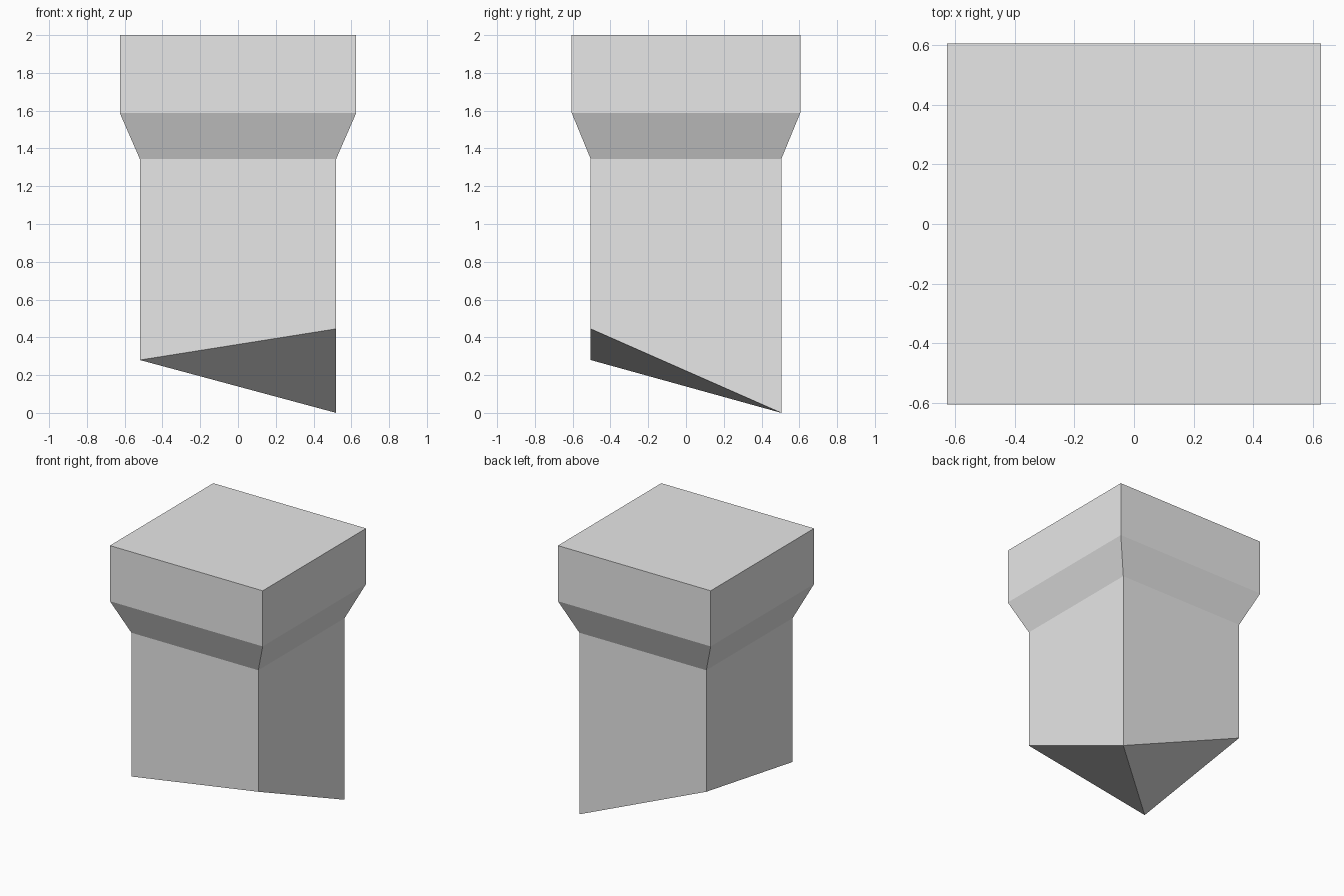
import bpy
import bmesh

cube = bpy.data.objects.get("Cube")
if cube:
    bpy.data.objects.remove(cube, do_unlink=True)

# Plain grey
grey = bpy.data.materials.new("light grey")
grey.use_nodes = True
colour = (0.8, 0.8, 0.8, 1)
grey.diffuse_color = colour
grey.node_tree.nodes["Principled BSDF"].inputs["Base Color"].default_value = colour

CORNERS = [(-1, -1), (1, -1), (1, 1), (-1, 1)]
SHAFT = (0.52, 0.505)
CAP = (0.626, 0.605)

bm = bmesh.new()


def ring(half, heights):
    return [bm.verts.new((sx * half[0], sy * half[1], z))
            for (sx, sy), z in zip(CORNERS, heights)]


# Slanted shaft foot, shaft top, flared collar and cap
rings = [
    ring(SHAFT, (0.28, 0.445, 0, 0.445)),
    ring(SHAFT, [1.345] * 4),
    ring(CAP, [1.588] * 4),
    ring(CAP, [2] * 4),
]
for low, high in zip(rings, rings[1:]):
    for i in range(4):
        j = (i + 1) % 4
        bm.faces.new((low[i], low[j], high[j], high[i]))

# Flat top, and underside folded along its diagonal
bm.faces.new(rings[-1])
a, b, c, d = rings[0]
bm.faces.new((a, c, b))
bm.faces.new((a, d, c))

bm.normal_update()
mesh = bpy.data.meshes.new("chimney")
bm.to_mesh(mesh)
bm.free()
mesh.materials.append(grey)
bpy.context.collection.objects.link(bpy.data.objects.new("chimney", mesh))
